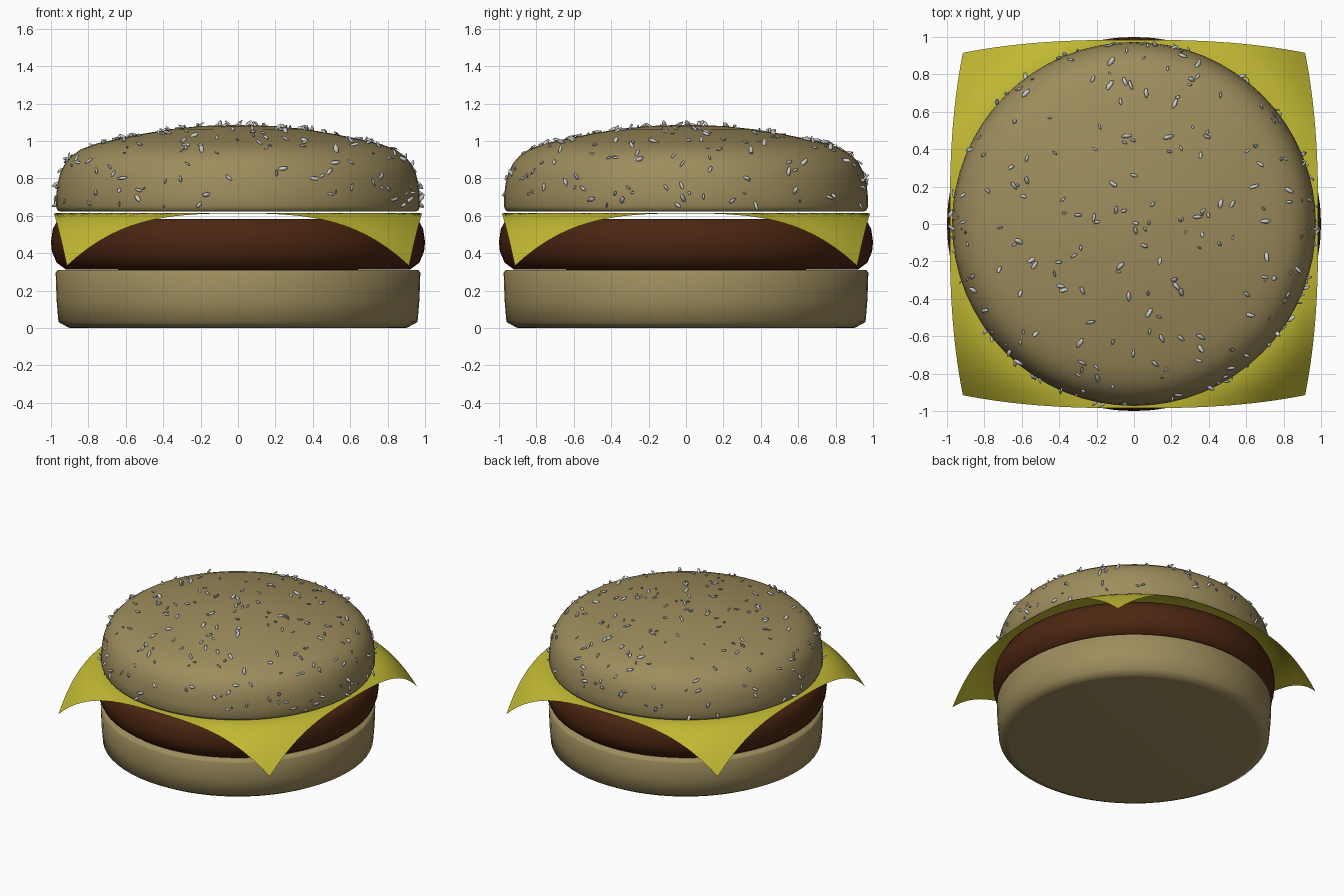
import bpy, bmesh, math, random
from mathutils import Matrix, Vector

if "Cube" in bpy.data.objects:
    bpy.data.objects.remove(bpy.data.objects["Cube"])

random.seed(7)


def material(name, rgb):
    m = bpy.data.materials.new(name)
    m.diffuse_color = (*rgb, 1)
    m.use_nodes = True
    m.node_tree.nodes["Principled BSDF"].inputs["Base Color"].default_value = m.diffuse_color
    return m


def finish(name, bm, mat=None, angle=60):
    bmesh.ops.recalc_face_normals(bm, faces=bm.faces)
    me = bpy.data.meshes.new(name)
    bm.to_mesh(me)
    bm.free()
    ob = bpy.data.objects.new(name, me)
    bpy.context.collection.objects.link(ob)
    if mat:
        me.materials.append(mat)
    bpy.ops.object.select_all(action='DESELECT')
    ob.select_set(True)
    bpy.context.view_layer.objects.active = ob
    bpy.ops.object.shade_smooth_by_angle(angle=math.radians(angle))
    return ob


def lathe(name, profile, mat, n=64):
    # Revolve (radius, z) points that start and end on the axis
    bm = bmesh.new()
    vs = [bm.verts.new((r, 0, z)) for r, z in profile]
    es = [bm.edges.new(p) for p in zip(vs, vs[1:])]
    bmesh.ops.spin(bm, geom=vs + es, axis=(0, 0, 1), cent=(0, 0, 0),
                   angle=math.tau, steps=n, use_duplicate=False)
    bmesh.ops.remove_doubles(bm, verts=bm.verts, dist=1e-4)
    return finish(name, bm, mat)


bun = material("bun", (0.337, 0.263, 0.107))
meat = material("meat", (0.071, 0.019, 0.0055))
yellow = material("cheese", (0.54, 0.49, 0.033))

# Buns and patty
lathe("bottom_bun", [(0, 0), (0.89, 0), (0.905, 0.002), (0.96, 0.032), (0.97, 0.15),
                     (0.975, 0.295), (0.965, 0.31), (0, 0.31)], bun)
lathe("patty", [(0, 0.31), (0.92, 0.312), (0.97, 0.35), (0.995, 0.41), (1.0, 0.46),
                (0.99, 0.53), (0.965, 0.575), (0.94, 0.583), (0, 0.583)], meat)
dome = [(0.965, 0.63), (0.973, 0.65), (0.972, 0.71), (0.965, 0.77), (0.95, 0.83),
        (0.925, 0.88), (0.89, 0.92), (0.84, 0.955), (0.76, 0.985), (0.64, 1.012),
        (0.50, 1.04), (0.36, 1.063), (0.20, 1.08), (0, 1.087)]
lathe("top_bun", [(0, 0.622), (0.95, 0.622)] + dome, bun)

# Cheese slice: square sheet whose corners droop outside the patty
bm = bmesh.new()
bmesh.ops.create_grid(bm, x_segments=32, y_segments=32, size=1)
for v in bm.verts:
    u, w = v.co.x, v.co.y
    x = u * (0.985 - 0.07 * abs(w) ** 2.6)
    y = w * (0.985 - 0.07 * abs(u) ** 2.6)
    drop = 2.4 * max(0, math.hypot(x, y) - 0.95) ** 2
    v.co = (x, y, 0.616 - drop)
finish("cheese_slice", bm, yellow)

# Sesame seeds scattered by area over the dome
segments = list(zip(dome[1:], dome[2:]))
weights = [math.dist(a, b) * (a[0] + b[0]) for a, b in segments]
bm = bmesh.new()
for (r0, z0), (r1, z1) in random.choices(segments, weights, k=240):
    t, a = random.random(), random.uniform(0, math.tau)
    r, z = r0 + (r1 - r0) * t, z0 + (z1 - z0) * t
    normal = Vector((z1 - z0, 0, r0 - r1)).normalized()
    normal.rotate(Matrix.Rotation(a, 3, 'Z'))
    pos = Vector((r * math.cos(a), r * math.sin(a), z)) + normal * 0.007
    size = random.uniform(0.015, 0.036)
    turn = normal.to_track_quat('Z', 'Y').to_matrix().to_4x4()
    tilt = (Matrix.Rotation(random.uniform(0, math.tau), 4, 'Z')
            @ Matrix.Rotation(random.uniform(-0.9, 0.9), 4, 'Y')
            @ Matrix.Rotation(random.uniform(-0.9, 0.9), 4, 'X'))
    shape = Matrix.Diagonal((size, size * 0.42, size * 0.25, 1))
    # Keep the seeds inside the width of the patty
    pos.xy *= min(1, 0.985 / pos.xy.length)
    bmesh.ops.create_icosphere(bm, subdivisions=1, radius=1,
                               matrix=Matrix.Translation(pos) @ turn @ tilt @ shape)
finish("sesame_seeds", bm, None, 60)
